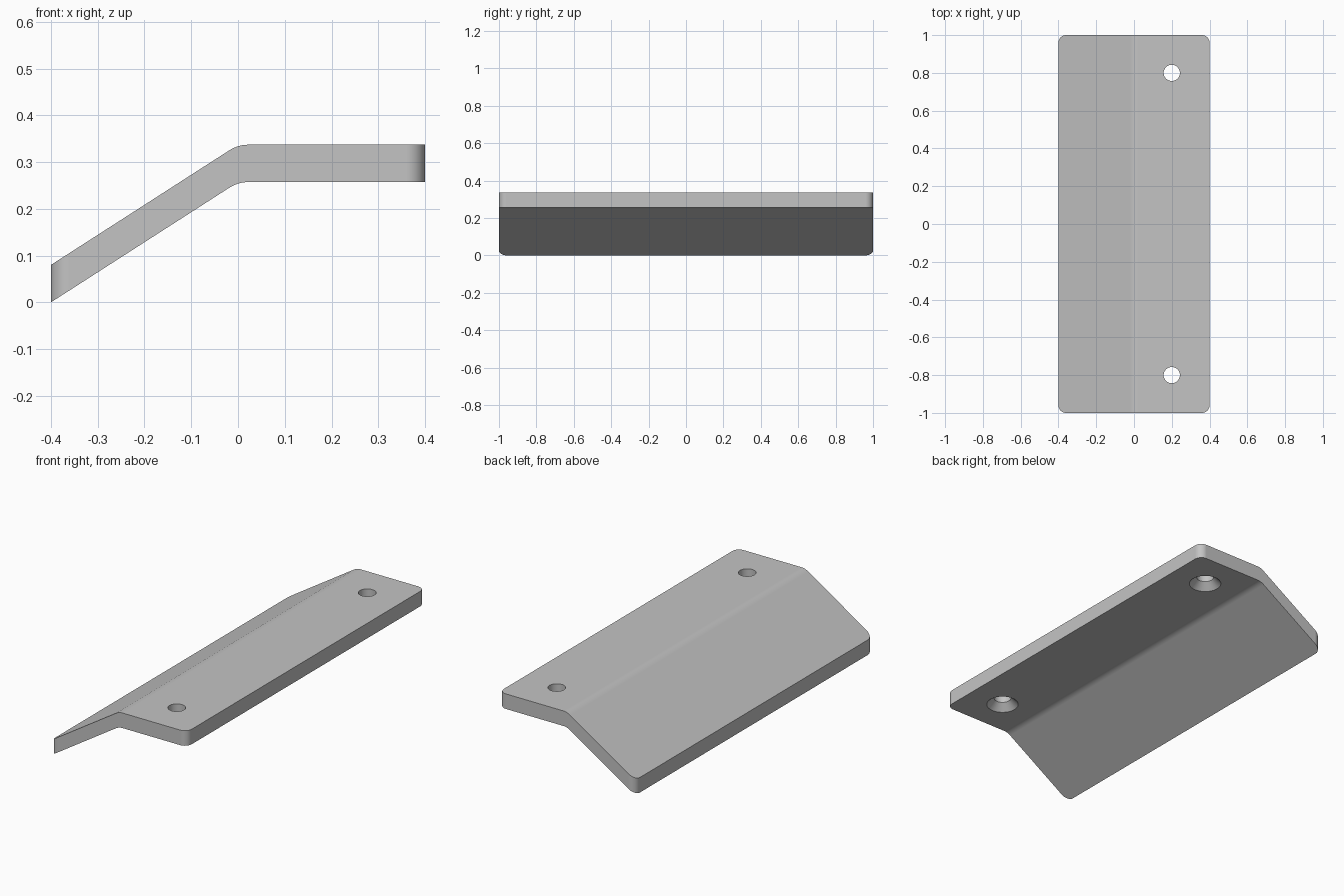
import bpy, bmesh, math

if "Cube" in bpy.data.objects:
    bpy.data.objects.remove(bpy.data.objects["Cube"], do_unlink=True)

THICK, FLAT_Z, SLOPE, BEND = 0.08, 0.257, 0.6425, 0.02

grey = bpy.data.materials.new("plain_grey")
grey.use_nodes = True
colour = (0.55, 0.55, 0.55, 1)
grey.diffuse_color = colour
grey.node_tree.nodes["Principled BSDF"].inputs["Base Color"].default_value = colour


def loft(name, rings):
    """Closed solid through a list of equal-length rings of points."""
    bm = bmesh.new()
    rows = [[bm.verts.new(p) for p in ring] for ring in rings]
    n = len(rows[0])
    for a, b in zip(rows, rows[1:]):
        for i in range(n):
            j = (i + 1) % n
            bm.faces.new((a[i], a[j], b[j], b[i]))
    bm.faces.new(rows[0])
    bm.faces.new(rows[-1])
    bmesh.ops.recalc_face_normals(bm, faces=bm.faces)
    mesh = bpy.data.meshes.new(name)
    bm.to_mesh(mesh)
    bm.free()
    mesh.materials.append(grey)
    obj = bpy.data.objects.new(name, mesh)
    bpy.context.collection.objects.link(obj)
    return obj


def cut(target, cutter, operation):
    mod = target.modifiers.new(cutter.name, 'BOOLEAN')
    mod.operation, mod.object, mod.solver = operation, cutter, 'EXACT'
    bpy.context.view_layer.objects.active = target
    bpy.ops.object.modifier_apply(modifier=mod.name)
    bpy.data.objects.remove(cutter, do_unlink=True)


def underside(x):
    """Sloped wing, softly rounded bend, then a level wing."""
    if x <= -BEND:
        return FLAT_Z + SLOPE * x
    if x >= BEND:
        return FLAT_Z
    return FLAT_Z - SLOPE * (BEND - x) ** 2 / (4 * BEND)


# Bent plate, oversized so the outline can trim it
xs = [-0.5] + [BEND * k / 4 for k in range(-4, 5)] + [0.5]
section = [(x, underside(x)) for x in xs]
section += [(x, underside(x) + THICK) for x in reversed(xs)]
plate = loft("bent_plate", [[(x, y, z) for x, z in section] for y in (-1.1, 1.1)])

# Rounded outline trims the plate to size
R = 0.04
outline = []
for quarter, (sx, sy) in enumerate([(1, 1), (-1, 1), (-1, -1), (1, -1)]):
    for k in range(9):
        a = math.pi / 2 * (quarter + k / 8)
        outline.append((sx * (0.4 - R) + R * math.cos(a), sy * (1 - R) + R * math.sin(a)))
trim = loft("outline_trim", [[(x, y, z) for x, y in outline] for z in (-0.3, 0.6)])
cut(plate, trim, 'INTERSECT')

# Screw holes, countersunk from below
hole_profile = [(0.09, FLAT_Z - 0.01), (0.043, FLAT_Z + 0.037), (0.043, 0.5)]
for y in (-0.8, 0.8):
    rings = [[(0.2 + r * math.cos(math.tau * k / 40), y + r * math.sin(math.tau * k / 40), z)
              for k in range(40)] for r, z in hole_profile]
    cut(plate, loft("screw_hole", rings), 'DIFFERENCE')

# Smooth bend and corners, crisp edges
bpy.ops.object.select_all(action='DESELECT')
plate.select_set(True)
bpy.context.view_layer.objects.active = plate
bpy.ops.object.shade_smooth_by_angle(angle=math.radians(28))
weighted = plate.modifiers.new("even_shading", 'WEIGHTED_NORMAL')
weighted.keep_sharp = True
